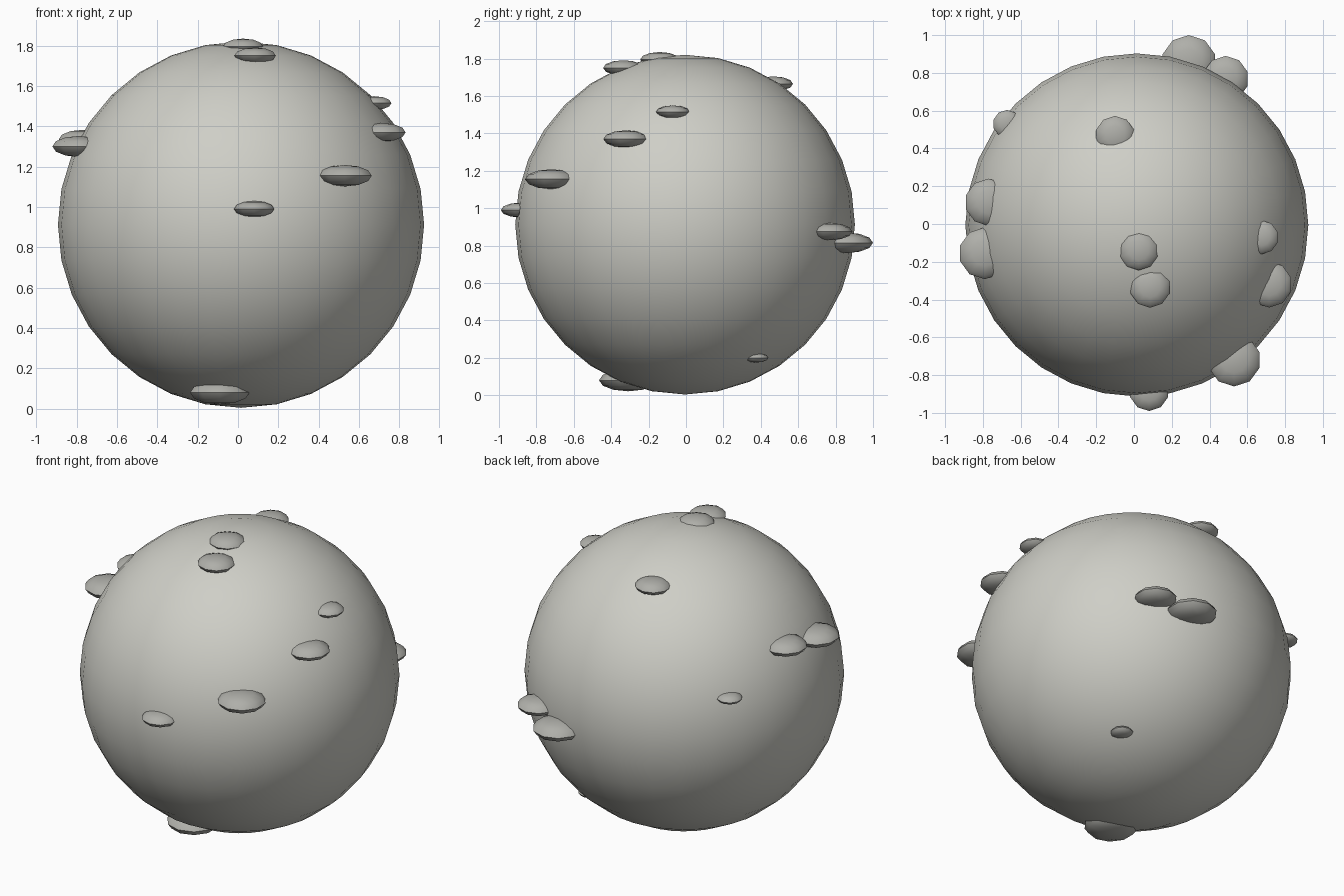
import bpy
from math import radians

cube = bpy.data.objects.get("Cube")
if cube:
    bpy.data.objects.remove(cube, do_unlink=True)


def material(name, colour):
    mat = bpy.data.materials.new(name)
    mat.use_nodes = True
    mat.diffuse_color = (*colour, 1)
    mat.node_tree.nodes["Principled BSDF"].inputs["Base Color"].default_value = (*colour, 1)
    return mat


def ball(name, centre, radius, squash, segments, rings, mat):
    """UV sphere, flattened vertically, smooth except at its sharp rim."""
    bpy.ops.mesh.primitive_uv_sphere_add(
        segments=segments, ring_count=rings, radius=radius, location=centre)
    obj = bpy.context.object
    obj.name = name
    obj.scale.z = squash
    bpy.ops.object.transform_apply(location=False, rotation=False, scale=True)
    bpy.ops.object.shade_smooth_by_angle(angle=radians(40))
    obj.data.materials.append(mat)
    return obj


pale_grey = material("pale_grey", (0.62, 0.62, 0.57))
stone_grey = material("stone_grey", (0.43, 0.43, 0.40))

# Main globe
ball("globe", (0.015, -0.005, 0.912), 0.908, 1, 32, 16, pale_grey)

# Flattened pebbles set into the surface: x, y, z, radius
pebbles = {
    "front_pebble": (0.08, -0.885, 0.99, 0.105),
    "front_left_pebble": (0.53, -0.72, 1.155, 0.14),
    "left_large_pebble": (0.715, -0.32, 1.37, 0.122),
    "left_small_pebble": (0.675, -0.07, 1.515, 0.09),
    "right_front_pebble": (-0.79, -0.155, 1.30, 0.137),
    "right_rear_pebble": (-0.77, 0.115, 1.335, 0.125),
    "back_large_pebble": (0.29, 0.855, 0.815, 0.145),
    "back_small_pebble": (0.485, 0.768, 0.875, 0.122),
    "upper_front_pebble": (0.085, -0.335, 1.75, 0.108),
    "top_pebble": (0.025, -0.14, 1.795, 0.105),
    "upper_back_pebble": (-0.10, 0.467, 1.665, 0.105),
    "right_back_pebble": (-0.673, 0.53, 1.138, 0.074),
    "lower_front_pebble": (-0.09, -0.31, 0.08, 0.155),
    "lower_back_pebble": (0.405, 0.375, 0.20, 0.066),
}
for name, (x, y, z, radius) in pebbles.items():
    ball(name, (x, y, z), radius, 0.38, 10, 6, stone_grey)
